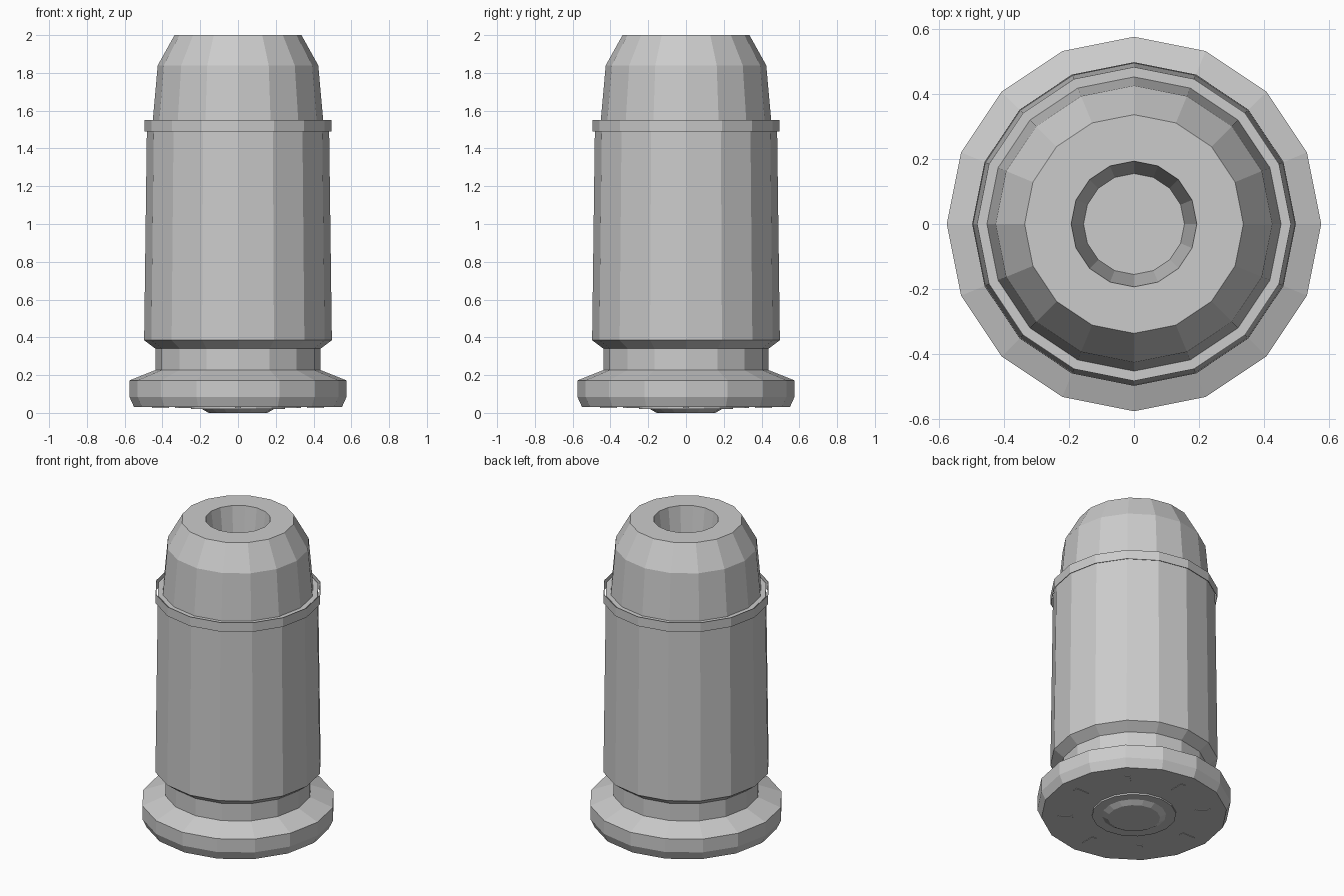
import bpy, bmesh, math
from mathutils import Matrix

SIDES = 16

cube = bpy.data.objects.get("Cube")
if cube:
    bpy.data.objects.remove(cube, do_unlink=True)

metal = bpy.data.materials.new("grey metal")
metal.use_nodes = True
grey = (0.6, 0.6, 0.6, 1)
metal.diffuse_color = grey
metal.node_tree.nodes["Principled BSDF"].inputs["Base Color"].default_value = grey


def finish(name, bm):
    bmesh.ops.recalc_face_normals(bm, faces=bm.faces)
    mesh = bpy.data.meshes.new(name)
    bm.to_mesh(mesh)
    bm.free()
    mesh.materials.append(metal)
    obj = bpy.data.objects.new(name, mesh)
    bpy.context.collection.objects.link(obj)
    return obj


def lathe(name, profile, loop=False):
    """Revolve (radius, height) points; cap the ends or close the profile."""
    bm = bmesh.new()
    rings = []
    for r, z in profile:
        angles = [math.tau * i / SIDES for i in range(SIDES)]
        rings.append([bm.verts.new((r * math.cos(a), r * math.sin(a), z)) for a in angles])
    pairs = list(zip(rings, rings[1:]))
    if loop:
        pairs.append((rings[-1], rings[0]))
    else:
        bm.faces.new(rings[0])
        bm.faces.new(rings[-1])
    for low, high in pairs:
        for i in range(SIDES):
            j = (i + 1) % SIDES
            bm.faces.new((low[i], low[j], high[j], high[i]))
    return finish(name, bm)


# Case: rimmed foot, extraction groove and tapering wall
lathe("case", [(0.55, 0.03), (0.575, 0.085), (0.575, 0.172), (0.437, 0.227),
               (0.437, 0.34), (0.497, 0.385), (0.482, 1.54)])

# Thin collar standing just clear of the case mouth
lathe("mouth_collar", [(0.496, 1.49), (0.496, 1.55), (0.493, 1.55), (0.493, 1.49)], loop=True)

# Blunt tip with a tapering hollow
lathe("hollow_tip", [(0.455, 1.5), (0.451, 1.55), (0.425, 1.84), (0.336, 2.0),
                     (0.193, 2.0), (0.155, 1.7)])

# Primer disc with a raised centre
lathe("primer", [(0.25, 0.035), (0.25, 0.02), (0.19, 0.02), (0.155, 0.0)])

# Radial marks on the underside
bm = bmesh.new()
for i in range(8):
    place = (Matrix.Rotation(math.tau * i / 8, 4, "Z")
             @ Matrix.Translation((0.41, 0, 0.03))
             @ Matrix.Diagonal((0.09, 0.03, 0.006, 1)))
    bmesh.ops.create_cube(bm, size=1, matrix=place)
finish("base_marks", bm)
